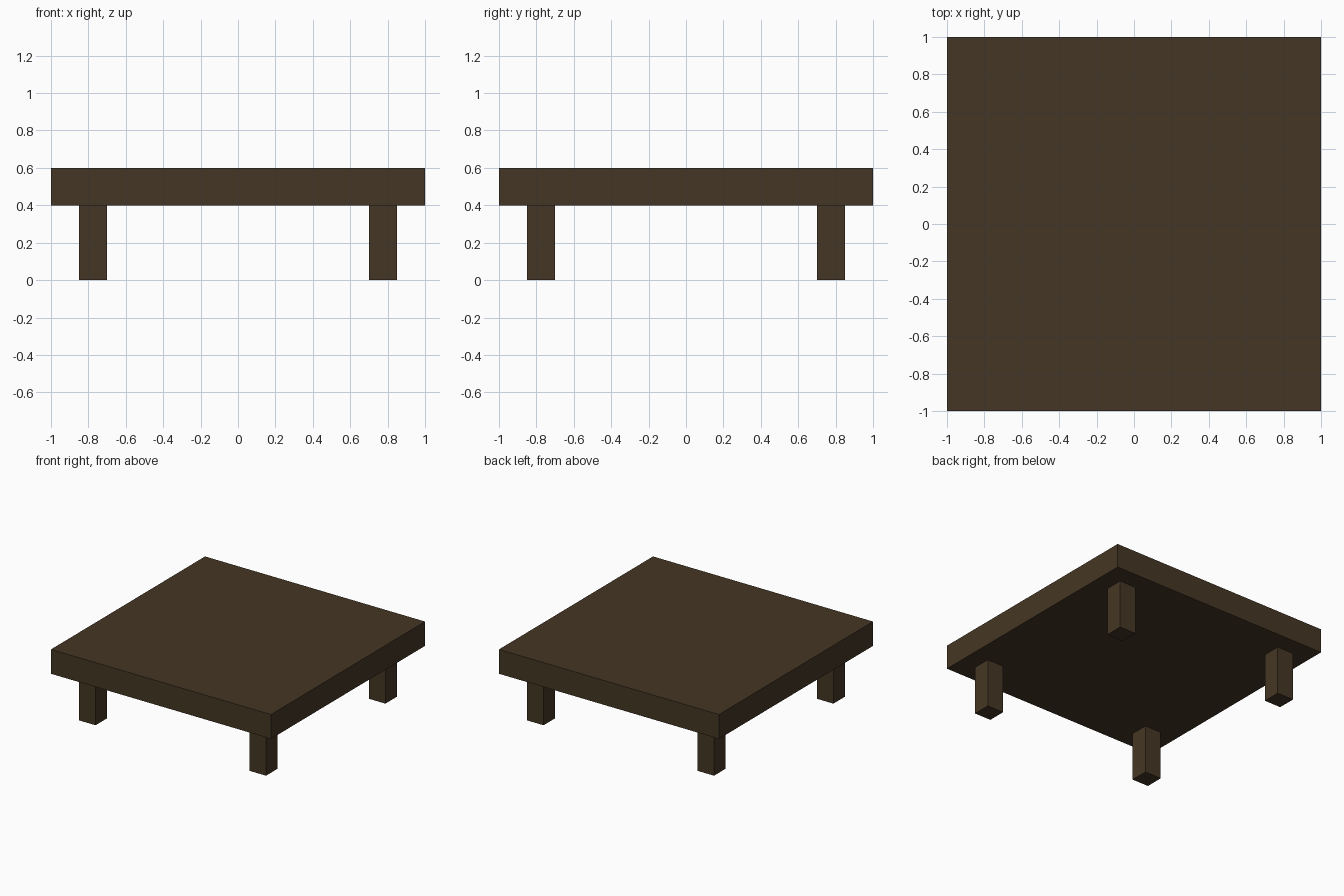
import bpy

if "Cube" in bpy.data.objects:
    bpy.data.objects.remove(bpy.data.objects["Cube"])

# Dark brown wood
wood = bpy.data.materials.new("dark wood")
wood.diffuse_color = (0.060, 0.037, 0.018, 1.0)
wood.use_nodes = True
wood.node_tree.nodes["Principled BSDF"].inputs["Base Color"].default_value = wood.diffuse_color


def box(name, center, size):
    bpy.ops.mesh.primitive_cube_add(size=1, location=center)
    obj = bpy.context.object
    obj.name = name
    obj.scale = size
    bpy.ops.object.transform_apply(location=False, rotation=False, scale=True)
    obj.data.materials.append(wood)
    return obj


# Square table top
box("table_top", (0, 0, 0.5), (2, 2, 0.2))

# Four square legs, inset from the corners
for side, x in (("left", -0.775), ("right", 0.775)):
    for end, y in (("front", -0.775), ("back", 0.775)):
        box(f"{end}_{side}_leg", (x, y, 0.2), (0.15, 0.15, 0.4))
